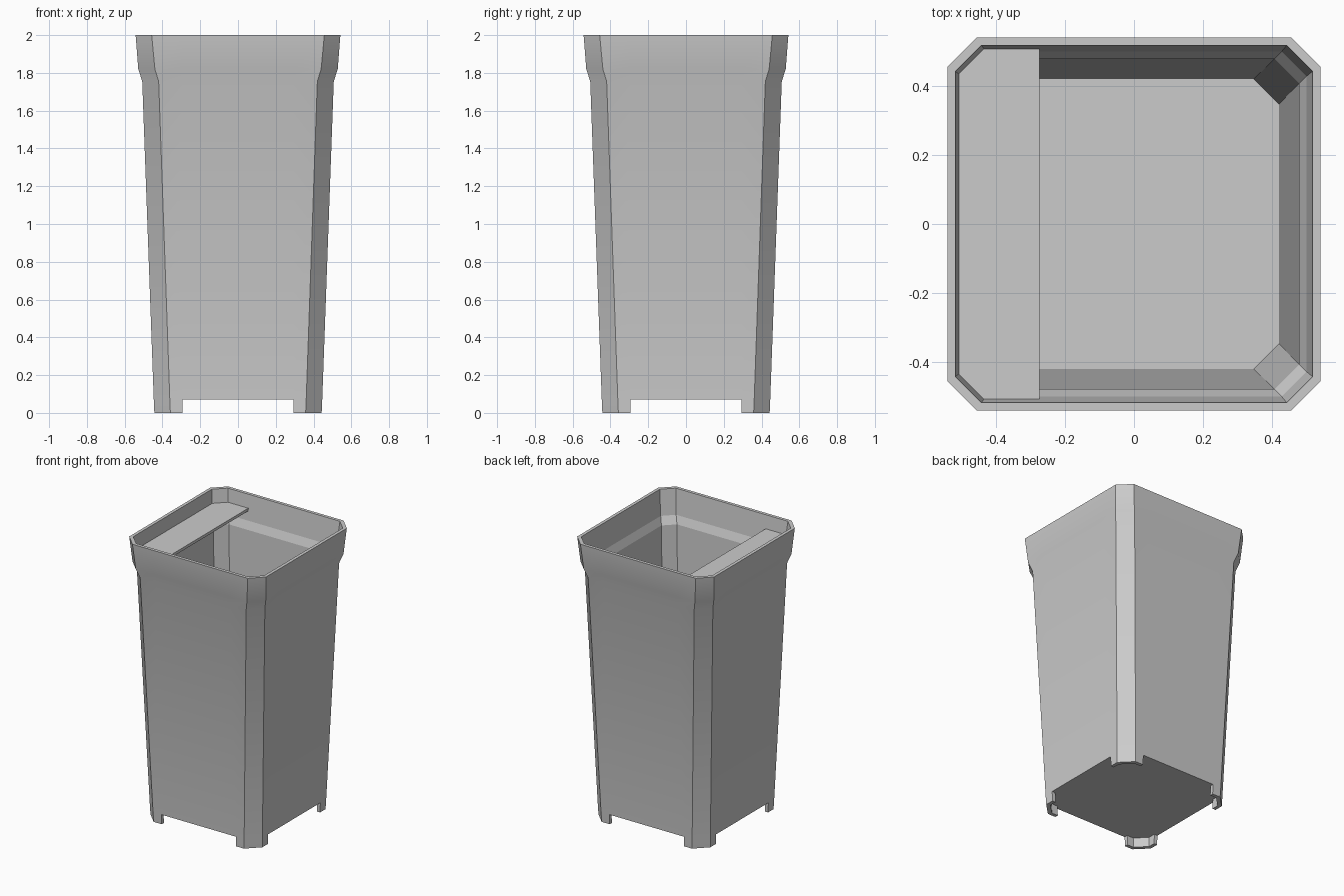
import bpy, bmesh, math

cube = bpy.data.objects.get("Cube")
if cube:
    bpy.data.objects.remove(cube, do_unlink=True)

grey = bpy.data.materials.new("light_grey")
grey.use_nodes = True
colour = (0.6, 0.6, 0.6, 1)
grey.diffuse_color = colour
grey.node_tree.nodes["Principled BSDF"].inputs["Base Color"].default_value = colour

NOTCH = 0.295      # half width of the gap between feet
FOOT = 0.07        # foot height


def outline(half, flat):
    """Chamfered square, each side split at the foot gap."""
    pts = []
    for k in range(4):
        c, s = round(math.cos(k * math.pi / 2)), round(math.sin(k * math.pi / 2))
        for t in (-flat, -NOTCH, NOTCH, flat):
            pts.append((half * c - t * s, half * s + t * c))
    return pts


def finish(bm, name):
    bmesh.ops.recalc_face_normals(bm, faces=bm.faces)
    mesh = bpy.data.meshes.new(name)
    bm.to_mesh(mesh)
    bm.free()
    mesh.materials.append(grey)
    obj = bpy.data.objects.new(name, mesh)
    bpy.context.collection.objects.link(obj)
    return obj


# Bin body: outer wall up, rim, inner wall down; (z, half width, half flat)
outer = [(0, 0.443, 0.358), (FOOT, 0.446, 0.361), (1.755, 0.507, 0.42),
         (1.82, 0.528, 0.44), (2, 0.542, 0.457)]
inner = [(2, 0.519, 0.444), (1.82, 0.501, 0.429), (1.765, 0.48, 0.408),
         (0.095, 0.421, 0.348), (FOOT, 0.42, 0.347), (0, 0.418, 0.345)]
bm = bmesh.new()
rings = [[bm.verts.new((x, y, z)) for x, y in outline(h, f)] for z, h, f in outer + inner]
n = len(rings[0])
foot_out, foot_in, floor = 0, 9, 8
for level in range(len(rings) - 1):
    if level == floor:
        continue
    a, b = rings[level], rings[level + 1]
    for i in range(n):
        if level in (foot_out, foot_in) and i % 4 == 1:
            continue
        j = (i + 1) % n
        bm.faces.new((a[i], a[j], b[j], b[i]))

# Floor top and underside
bm.faces.new(rings[floor])
bm.faces.new(rings[foot_in])

# Foot soles, foot sides and the wall underside between feet
for i in range(n):
    j = (i + 1) % n
    if i % 4 == 1:
        bm.faces.new((rings[1][i], rings[1][j], rings[foot_in][j], rings[foot_in][i]))
        for k in (i, j):
            bm.faces.new((rings[0][k], rings[1][k], rings[foot_in][k], rings[-1][k]))
    else:
        bm.faces.new((rings[0][i], rings[0][j], rings[-1][j], rings[-1][i]))
body = finish(bm, "bin_body")
bpy.context.view_layer.objects.active = body
body.select_set(True)
bpy.ops.object.shade_smooth_by_angle(angle=math.radians(30))
# Inner wall stays faceted
for p in body.data.polygons:
    if p.normal.x * p.center.x + p.normal.y * p.center.y < 0:
        p.use_smooth = False

# Shelf along one side under the rim
H, F, EDGE, TOP, THICK = 0.509, 0.436, -0.275, 1.905, 0.02
bm = bmesh.new()
shape = [(EDGE, -H), (EDGE, H), (-F, H), (-H, F), (-H, -F), (-F, -H)]
face = bm.faces.new([bm.verts.new((x, y, TOP)) for x, y in shape])
ext = bmesh.ops.extrude_face_region(bm, geom=[face], use_keep_orig=True)
for v in ext["geom"]:
    if isinstance(v, bmesh.types.BMVert):
        v.co.z -= THICK
finish(bm, "side_shelf")
